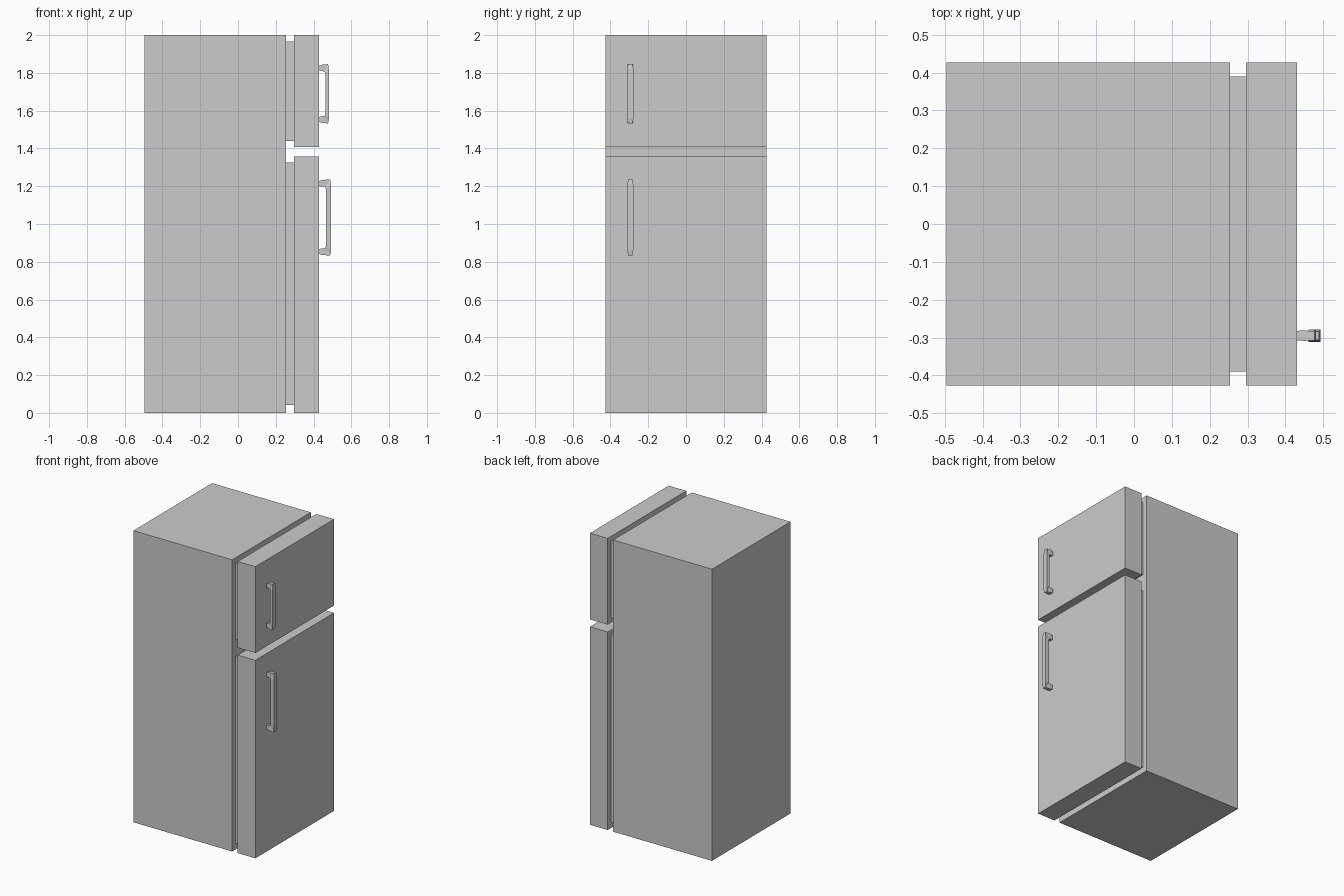
import bpy, bmesh

if "Cube" in bpy.data.objects:
    bpy.data.objects.remove(bpy.data.objects["Cube"])


def new_object(name, bm):
    bmesh.ops.recalc_face_normals(bm, faces=bm.faces[:])
    mesh = bpy.data.meshes.new(name)
    bm.to_mesh(mesh)
    bm.free()
    obj = bpy.data.objects.new(name, mesh)
    bpy.context.collection.objects.link(obj)
    return obj


def box(name, x, y, z):
    """Box from (min, max) ranges on each axis."""
    bm = bmesh.new()
    bmesh.ops.create_cube(bm, size=1)
    for v in bm.verts:
        v.co = [(a + b) / 2 + c * (b - a) for c, (a, b) in zip(v.co, (x, y, z))]
    return new_object(name, bm)


def handle(name, z0, z1, front, half, thick):
    """C-shaped handle: rectangular sections swept from foot to foot."""
    # (outer x, outer z offset, inner x, inner z offset, half width)
    back = front - thick
    end = [(0.428, 0.008, 0.428, 0.034, half * 0.75),
           (0.45, 0.001, back - 0.012, 0.037, half * 0.8),
           (front - 0.004, 0.0, back - 0.003, 0.040, half * 0.7),
           (front, 0.026, back, 0.048, half)]
    path = [(ox, z1 - oz, ix, z1 - iz, w) for ox, oz, ix, iz, w in end]
    path += [(ox, z0 + oz, ix, z0 + iz, w) for ox, oz, ix, iz, w in reversed(end)]
    yc = -0.295
    bm = bmesh.new()
    rings = [[bm.verts.new(p) for p in ((ox, yc - w, oz), (ox, yc + w, oz),
                                        (ix, yc + w, iz), (ix, yc - w, iz))]
             for ox, oz, ix, iz, w in path]
    for a, b in zip(rings, rings[1:]):
        for i in range(4):
            j = (i + 1) % 4
            bm.faces.new((a[i], a[j], b[j], b[i]))
    bm.faces.new(rings[0])
    bm.faces.new(rings[-1])
    return new_object(name, bm)


W, G = (-0.426, 0.426), (-0.39, 0.39)

# Cabinet
box("cabinet", (-0.495, 0.254), W, (0, 2))

# Doors with recessed seals behind them
for label, door_z, seal_z in (("freezer", (1.408, 2.0), (1.44, 1.965)),
                              ("fridge", (0.0, 1.358), (0.042, 1.325))):
    box(label + "_door", (0.296, 0.43), W, door_z)
    box(label + "_seal", (0.254, 0.296), G, seal_z)

# Door handles
handle("freezer_handle", 1.533, 1.846, 0.481, 0.017, 0.019)
handle("fridge_handle", 0.834, 1.235, 0.492, 0.016, 0.027)
